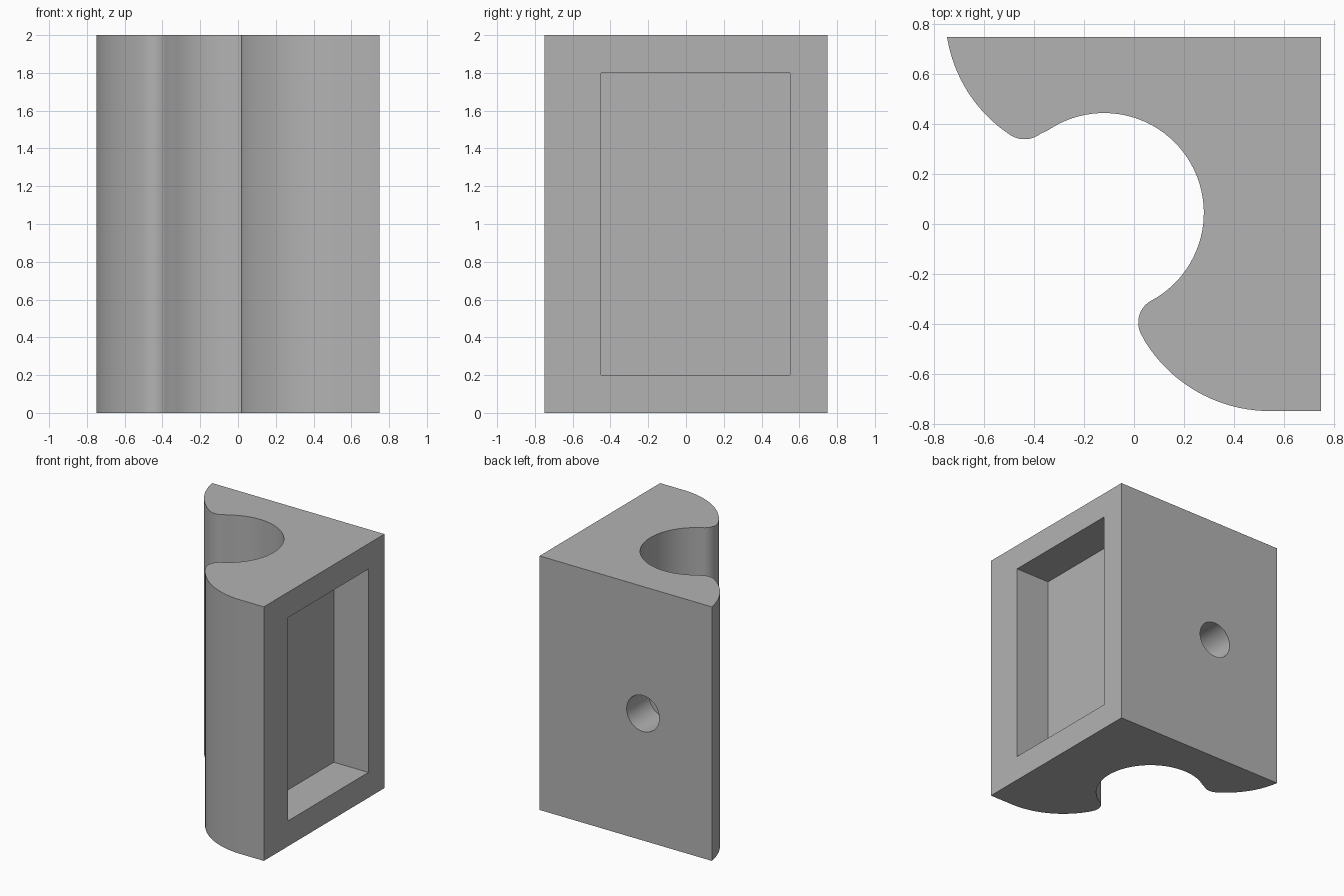
import bpy
import bmesh
from math import radians, cos, sin, pi

cube = bpy.data.objects.get("Cube")
if cube:
    bpy.data.objects.remove(cube, do_unlink=True)

HEIGHT = 2.0
HALF = 0.75

grey = bpy.data.materials.new("plain grey")
grey.use_nodes = True
colour = (0.45, 0.45, 0.45, 1.0)
grey.diffuse_color = colour
grey.node_tree.nodes["Principled BSDF"].inputs["Base Color"].default_value = colour


def arc(cx, cy, radius, start, end, steps):
    """Points along a circular arc, angles in degrees."""
    angles = [radians(start + (end - start) * i / steps) for i in range(steps + 1)]
    return [(cx + radius * cos(a), cy + radius * sin(a)) for a in angles]


def prism(name, points, move):
    """Closed solid from a flat outline of 3D points swept by a vector."""
    bm = bmesh.new()
    face = bm.faces.new([bm.verts.new(p) for p in points])
    swept = bmesh.ops.extrude_face_region(bm, geom=[face], use_keep_orig=True)
    verts = [v for v in swept["geom"] if isinstance(v, bmesh.types.BMVert)]
    bmesh.ops.translate(bm, verts=verts, vec=move)
    bmesh.ops.recalc_face_normals(bm, faces=bm.faces[:])
    mesh = bpy.data.meshes.new(name)
    bm.to_mesh(mesh)
    bm.free()
    mesh.materials.append(grey)
    obj = bpy.data.objects.new(name, mesh)
    bpy.context.collection.objects.link(obj)
    return obj


def cut(body, cutter):
    """Subtract the cutter, then remove it."""
    bpy.context.view_layer.objects.active = body
    mod = body.modifiers.new("cut", "BOOLEAN")
    mod.operation = "DIFFERENCE"
    mod.solver = "EXACT"
    mod.object = cutter
    bpy.ops.object.modifier_apply(modifier=mod.name)
    bpy.data.objects.remove(cutter, do_unlink=True)


# Block outline: outer curve, rounded lip, round channel, rounded lip, outer curve
outline = arc(-0.177, 0.841, 0.58, 189, 236.4, 16)
outline += arc(-0.439, 0.447, 0.107, 236.4, 308.4, 12)[1:]
outline += arc(-0.12, 0.045, 0.4, 128.4, -62, 48)[1:]
outline += arc(0.117, -0.395, 0.1, 118, 209, 14)[1:]
outline += arc(0.545, -0.161, 0.589, 209, 270, 20)[1:]
outline += [(HALF, -HALF), (HALF, HALF), (-HALF, HALF)]
block = prism("channel_block", [(x, y, 0) for x, y in outline], (0, 0, HEIGHT))

# Rectangular pocket in the left side
pocket = [(0.45, y, z) for y, z in
          ((-0.45, 0.2), (0.55, 0.2), (0.55, 1.8), (-0.45, 1.8))]
cut(block, prism("pocket_cutter", pocket, (0.5, 0, 0)))

# Blind round hole in the back
hole = [(x, 0.47, z) for x, z in arc(-0.15, 1.0, 0.142, 0, 360, 48)[:-1]]
cut(block, prism("hole_cutter", hole, (0, 0.5, 0)))

# Smooth curves with crisp edges
bpy.ops.object.select_all(action="DESELECT")
block.select_set(True)
bpy.context.view_layer.objects.active = block
bpy.ops.object.shade_smooth_by_angle(angle=radians(30))
